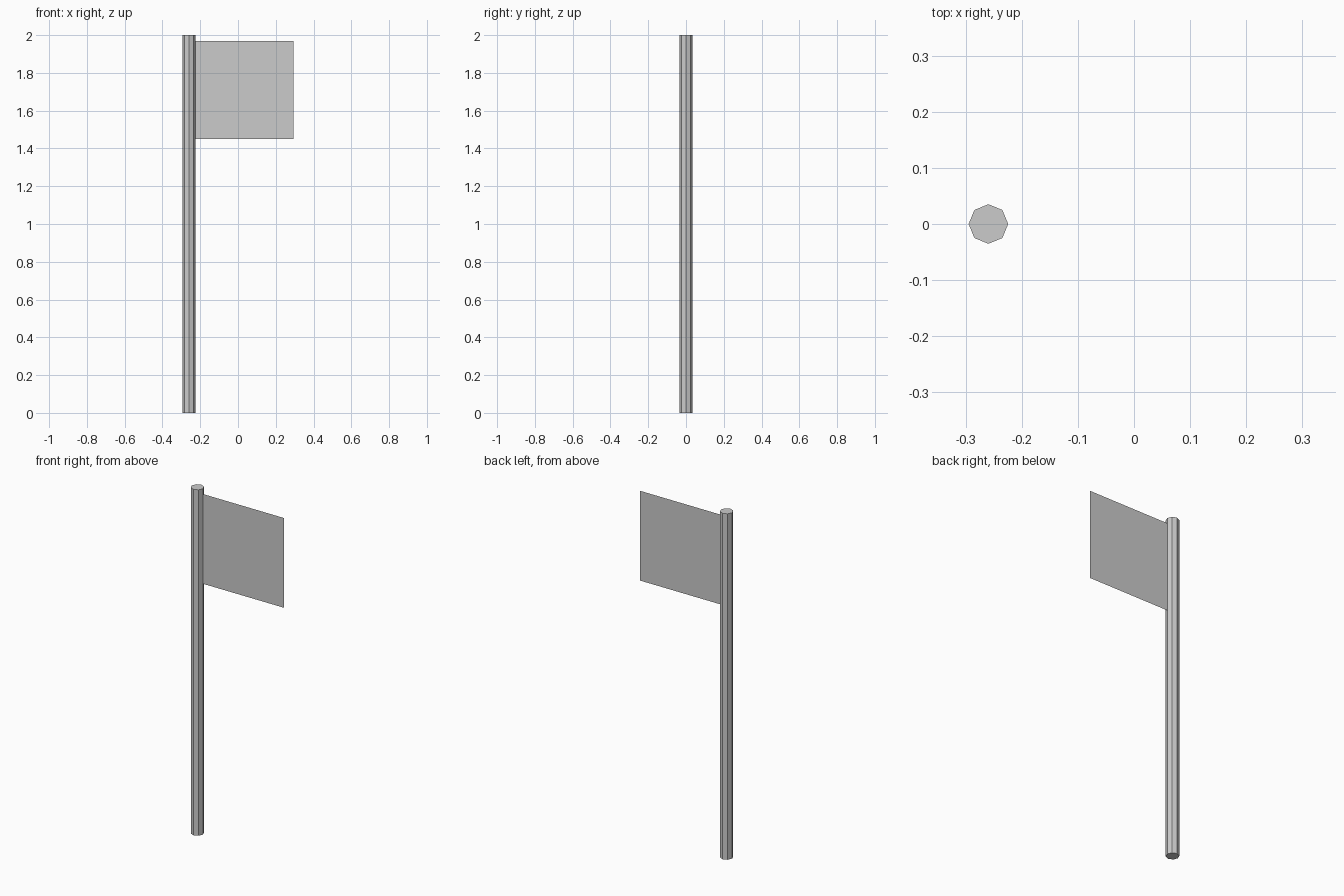
import bpy
import bmesh

if "Cube" in bpy.data.objects:
    bpy.data.objects.remove(bpy.data.objects["Cube"])

POLE_X, POLE_R, HEIGHT = -0.2595, 0.0353, 2.0

# Octagonal pole, with a corner pointing at the flag
bpy.ops.mesh.primitive_cylinder_add(vertices=8, radius=POLE_R, depth=HEIGHT,
                                    location=(POLE_X, 0, HEIGHT / 2))
bpy.context.object.name = "pole"

# Flat single-sheet flag, attached to the pole's corner
x0, x1, z0, z1 = POLE_X + POLE_R, 0.2948, 1.45, 1.969
bm = bmesh.new()
bm.faces.new([bm.verts.new((x, 0, z))
              for x, z in ((x0, z0), (x1, z0), (x1, z1), (x0, z1))])
mesh = bpy.data.meshes.new("flag")
bm.to_mesh(mesh)
bm.free()
flag = bpy.data.objects.new("flag", mesh)
bpy.context.collection.objects.link(flag)
